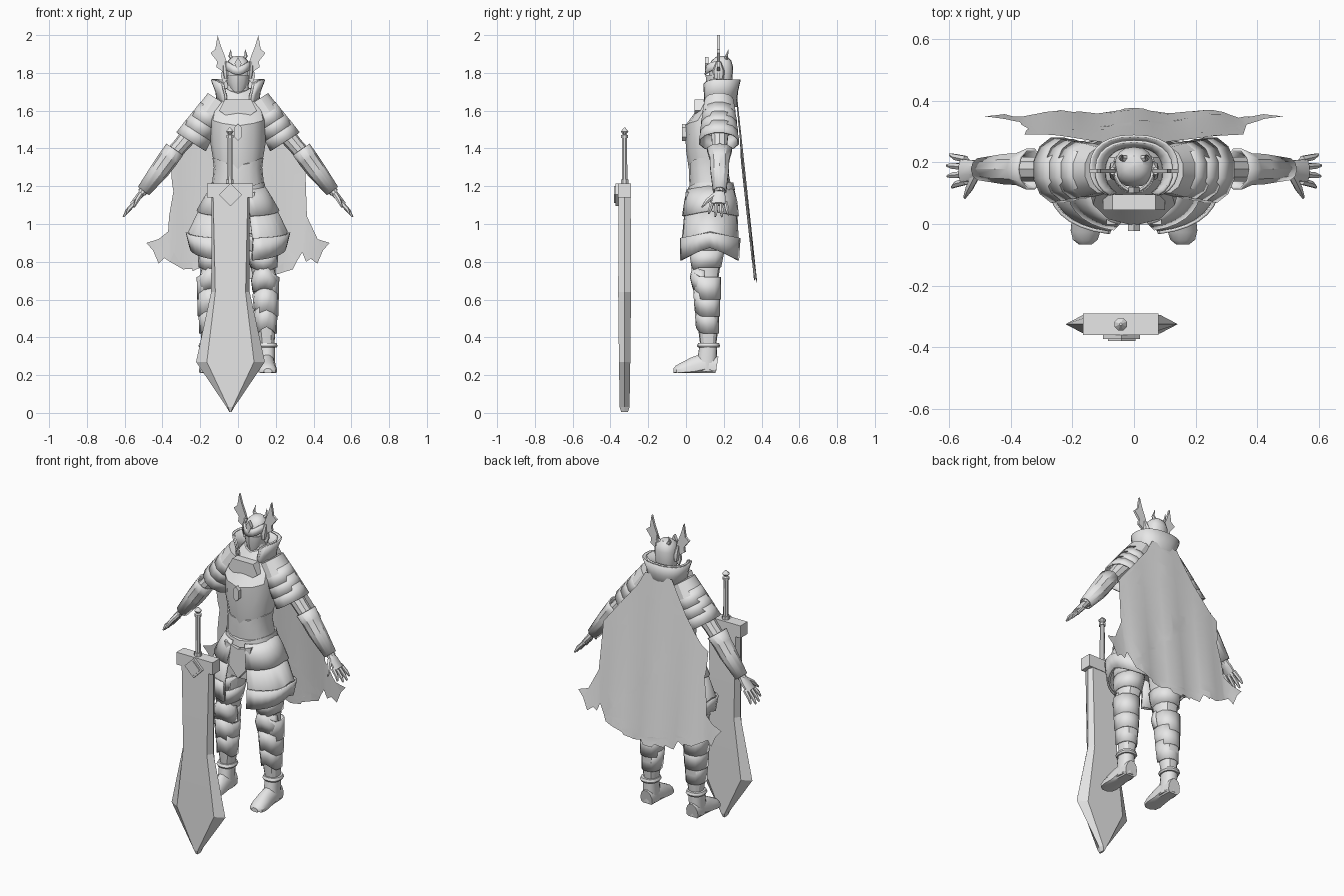
import bpy, bmesh, math
from mathutils import Vector

cube = bpy.data.objects.get("Cube")
if cube:
    bpy.data.objects.remove(cube)

steel = bpy.data.materials.new("plain grey")
steel.use_nodes = True
GREY = (0.8, 0.8, 0.8, 1)
steel.diffuse_color = GREY
steel.node_tree.nodes["Principled BSDF"].inputs["Base Color"].default_value = GREY


def finish(name, bm, mirror=False, thick=0, angle=32):
    bmesh.ops.remove_doubles(bm, verts=bm.verts, dist=0.0002)
    bmesh.ops.recalc_face_normals(bm, faces=bm.faces)
    mesh = bpy.data.meshes.new(name)
    bm.to_mesh(mesh)
    bm.free()
    mesh.materials.append(steel)
    mesh.shade_smooth()
    mesh.set_sharp_from_angle(angle=math.radians(angle))
    obj = bpy.data.objects.new(name, mesh)
    bpy.context.collection.objects.link(obj)
    if thick:
        solid = obj.modifiers.new("thickness", 'SOLIDIFY')
        solid.thickness = thick
        solid.offset = 0
    if mirror:
        obj.modifiers.new("mirror", 'MIRROR').use_clip = False
    return obj


def skin(name, rings, closed=True, caps=True, **options):
    """Join rings of points with faces."""
    bm = bmesh.new()
    rows = [[bm.verts.new(p) for p in ring] for ring in rings]
    count = len(rows[0])
    for low, high in zip(rows, rows[1:]):
        for i in range(count if closed else count - 1):
            j = (i + 1) % count
            bm.faces.new((low[i], low[j], high[j], high[i]))
    if closed and caps:
        bm.faces.new(rows[0])
        bm.faces.new(rows[-1])
    return finish(name, bm, **options)


def front_vee(a):
    return max(0, -math.sin(a)) ** 4


def corners(a):
    return abs(math.sin(a))


def ring(z, rx, front, back, cx=0, n=16, span=None, drop=0, rule=front_vee, keel=0):
    """Rounded horizontal section; an angle span leaves it open."""
    start, end = span or (-90, 270)
    points = []
    for i in range(n if not span else n + 1):
        a = math.radians(start + (end - start) * i / n)
        c, s = math.cos(a), math.sin(a)
        x = math.copysign(abs(c) ** 0.85, c) * rx
        y = (front + back) / 2 + math.copysign(abs(s) ** 0.85, s) * (back - front) / 2
        points.append(Vector((cx + x, y - keel * front_vee(a), z - drop * rule(a))))
    return points


def body(name, rows, extra=None, **options):
    return skin(name, [ring(*row, **(extra or {})) for row in rows], **options)


def tube(name, stations, n=10, across=(0, 1, 0), floor=None, **options):
    """Sweep an ellipse; stations are x, y, z, radius across, other radius."""
    u = Vector(across)
    spots = [Vector(s[:3]) for s in stations]
    rings = []
    for i, s in enumerate(stations):
        t = (spots[min(i + 1, len(spots) - 1)] - spots[max(i - 1, 0)]).normalized()
        v = t.cross(u).normalized()
        loop = []
        for k in range(n):
            a = math.tau * (k + 0.5) / n
            p = spots[i] + u * s[3] * math.cos(a) + v * s[-1] * math.sin(a)
            if floor is not None:
                p.z = max(p.z, floor)
            loop.append(p)
        rings.append(loop)
    return skin(name, rings, **options)


def plate(name, outline, y, depth, **options):
    """Flat outline in x and z with depth towards the back."""
    return skin(name, [[(x, y + d, z) for x, z in outline] for d in (0, depth)], **options)


# Torso, breastplate and waist
body("waist", [(1.16, .14, .02, .25), (1.26, .125, .03, .22), (1.36, .12, .03, .21)])
body("breastplate", [(1.32, .128, .03, .22), (1.42, .145, .015, .235), (1.55, .15, .01, .25),
                     (1.65, .13, .085, .255), (1.72, .07, .13, .24)],
     dict(n=12, drop=.03, keel=.015))
body("belly_plate", [(1.22, .137, .02, .235), (1.3, .128, .015, .22), (1.35, .135, .015, .225)],
     dict(drop=.04))
body("belt", [(1.18, .148, .005, .26), (1.22, .14, .01, .25)], dict(drop=.03))
plate("chest_panel", [(-.1, 1.6), (0, 1.53), (.1, 1.6), (.07, 1.66), (-.07, 1.66)], .045, .05)
plate("chest_gem", [(-.02, 1.46), (0, 1.44), (.02, 1.46), (.02, 1.51), (0, 1.53), (-.02, 1.51)],
      -.022, .03)

# Collar and neck
body("neck", [(1.62, .07, .12, .24), (1.78, .05, .14, .22)])
for tag, grow in (("inner", -.012), ("outer", 0.006)):
    body(tag + "_collar", [(1.62, .1 + grow, .09, .26 + grow), (1.7, .11 + grow, .085, .265 + grow),
                           (1.765, .135 + grow, .08, .28 + grow)],
         dict(span=(-55, 235), n=20, drop=.05), closed=False, thick=.008)

# Helmet
body("helmet", [(1.71, .05, .14, .235), (1.76, .062, .125, .245), (1.83, .063, .12, .25),
                (1.865, .052, .135, .24), (1.885, .03, .16, .22), (1.89, .004, .186, .194)])
body("face_guard", [(1.7, .035, .13, .2), (1.75, .056, .118, .22), (1.79, .06, .116, .22)],
     dict(n=12, keel=.012))
body("brow", [(1.815, .068, .112, .25), (1.86, .06, .118, .24)],
     dict(span=(-175, -5), n=10, drop=.025, keel=.01), closed=False, thick=.008)
plate("brow_crest", [(0, 1.81), (.018, 1.85), (0, 1.885), (-.018, 1.85)], .1, .02)
plate("helmet_wing", [(.055, 1.77), (.075, 1.74), (.09, 1.78), (.085, 1.81), (.115, 1.83),
                      (.11, 1.86), (.145, 1.905), (.12, 1.925), (.108, 2), (.09, 1.94),
                      (.07, 1.89), (.06, 1.86)], .165, .014, mirror=True)
body("wing_boss", [(1.77, .012, .145, .2, .062), (1.81, .02, .14, .205, .062),
                   (1.86, .008, .16, .185, .07)], dict(n=8), mirror=True)
tube("small_horn", [(.025, .21, 1.87, .013), (.042, .215, 1.89, .009), (.038, .225, 1.925, .001)],
     n=6, mirror=True)

# Arms
tube("arm", [(.13, .18, 1.62, .06), (.2, .18, 1.54, .053), (.3, .178, 1.42, .042),
             (.37, .178, 1.34, .042), (.44, .178, 1.25, .035), (.51, .178, 1.165, .024)],
     mirror=True)
tube("bracer", [(.335, .178, 1.395, .066, .05), (.37, .178, 1.345, .05), (.41, .178, 1.29, .048),
                (.5, .178, 1.175, .033)], caps=False, thick=.008, mirror=True)
for i in range(4):
    # overlapping shoulder bands
    x, z, r = .115 + .033 * i, 1.635 - .05 * i, .074 + .006 * i
    tube("shoulder_band", [(x - .01, .175, z + .02, r, r - .008), (x + .035, .175, z - .05, r + .014, r)],
         n=12, caps=i == 0, thick=.008, mirror=True)
tube("palm", [(.5, .178, 1.175, .024, .02), (.525, .175, 1.145, .036, .018),
              (.56, .172, 1.105, .04, .014)], n=8, mirror=True)
for i, reach in enumerate((.035, .05, .052, .042)):
    y, tip = .138 + .024 * i, .12 + .035 * i
    tube("finger", [(.545, y, 1.115, .012), (.56 + reach / 2, (y + tip) / 2, 1.105 - reach * .7, .011),
                    (.555 + reach, tip, 1.09 - reach, .005)], n=6, mirror=True)
tube("thumb", [(.515, .155, 1.155, .015), (.535, .115, 1.125, .013), (.55, .085, 1.09, .005)],
     n=6, across=(.7, 0, .7), mirror=True)

# Hips and skirt plates
body("hips", [(.95, .2, .03, .23), (1.05, .19, .02, .25), (1.2, .13, .02, .24)])
side = dict(span=(-76, 76), n=14, rule=corners)


def skirt(name, rows, drops):
    rings = [ring(*row, drop=d, **side) for row, d in zip(rows, drops)]
    skin(name, rings, closed=False, thick=.01, mirror=True)


skirt("upper_skirt", [(1.2, .138, .005, .255), (1.14, .175, -.008, .27), (1.07, .215, -.02, .28)],
      (.02, .02, .03))
skirt("lower_skirt", [(1.1, .19, -.005, .27), (.96, .258, -.022, .278), (.88, .24, -.022, .272)],
      (.02, .05, .07))
skirt("skirt_border", [(.955, .272, -.032, .288), (.875, .252, -.03, .28)], (.03, .07))
plate("groin_plate", [(-.09, 1.17), (0, 1.14), (.09, 1.17), (.06, 1.03), (0, .96), (-.06, 1.03)],
      -.002, .03)

# Legs
body("leg", [(.36, .04, .075, .16, .152), (.48, .055, .06, .175, .148), (.6, .06, .05, .178, .145),
             (.7, .055, .05, .17, .14), (.8, .07, .035, .185, .13), (1.0, .085, .03, .21, .115)],
     dict(n=12), mirror=True)
for z in (.77, .85):
    body("thigh_band", [(z, .068, .036, .182, .137), (z + .09, .08, .022, .2, .13)],
         dict(n=12, drop=.02), caps=False, thick=.008, mirror=True)
for z, r in ((.42, .052), (.51, .059), (.6, .062)):
    body("shin_band", [(z, r, .108 - r, .118 + r, .15), (z + .12, r + .007, .1 - r, .118 + r, .146)],
         dict(n=12, drop=-.035), caps=False, thick=.008, mirror=True)
body("knee_plate", [(.64, .058, .04, .17, .14), (.7, .066, .025, .17, .14), (.76, .05, .04, .16, .138)],
     dict(span=(-180, 0), n=10, drop=-.02), closed=False, thick=.01, mirror=True)

# Boots
body("ankle_ring", [(.345, .05, .065, .175, .155), (.355, .056, .058, .18, .155),
                    (.37, .05, .065, .175, .155)], dict(n=14), mirror=True)
body("boot_shaft", [(.22, .042, .05, .16, .155), (.35, .042, .07, .165, .155)], mirror=True)
tube("boot", [(.155, .162, .24, .04, .06), (.155, .1, .25, .043, .07), (.155, .04, .235, .046, .062),
              (.157, -.02, .225, .05, .042), (.158, -.05, .22, .042, .032), (.158, -.066, .22, .022, .016)],
     n=12, across=(1, 0, 0), floor=.212, mirror=True)

# Torn cape
half = [(.09, 1.69), (.14, 1.6), (.2, 1.5), (.26, 1.42), (.31, 1.36), (.355, 1.33), (.35, 1.22),
        (.325, 1.16), (.33, 1.1), (.365, 1.04), (.37, .96), (.42, .92), (.485, .9), (.45, .86),
        (.42, .79), (.39, .82), (.36, .8), (.34, .85), (.31, .8), (.29, .76), (.25, .8), (.24, .75),
        (.2, .77), (.17, .71), (.13, .75), (.1, .7), (.06, .73), (.03, .69)]
bm = bmesh.new()
outline = half + [(-x, z) for x, z in reversed(half)]
bm.faces.new([bm.verts.new((x, 0, z)) for x, z in outline])
bmesh.ops.triangulate(bm, faces=bm.faces)
cuts = [((0, 0, .75 + .1 * i), (0, 0, 1)) for i in range(10)]
cuts += [((.06 * i, 0, 0), (1, 0, 0)) for i in range(-7, 8)]
for spot, normal in cuts:
    bmesh.ops.bisect_plane(bm, geom=bm.verts[:] + bm.edges[:] + bm.faces[:],
                           plane_co=spot, plane_no=normal)
for v in bm.verts:
    fall = 1.7 - v.co.z
    v.co.y = .268 + .1 * fall + .008 * fall * math.cos(v.co.x * 26) - .05 * abs(v.co.x) * (1 - fall)
finish("cape", bm, angle=60)

# Great sword
MID, DEPTH = -.04, -.325


def blade_section(z, edge, face, t):
    loop = [(-edge, 0), (-face, -t), (face, -t), (edge, 0), (face, t), (-face, t)]
    return [(MID + x, DEPTH + y, z) for x, y in loop]


skin("sword_blade", [blade_section(*row) for row in (
    (1.16, .1, .092, .032), (.64, .102, .08, .034), (.27, .182, .125, .03),
    (.03, .02, .012, .026), (.005, .006, .004, .018))], angle=15)
plate("sword_guard", [(-.165, 1.14), (-.165, 1.215), (.08, 1.215), (.08, 1.14)], -.36, .07)
for size, front in ((.06, -.374), (.045, -.38)):
    plate("guard_diamond", [(MID - size, 1.155), (MID, 1.155 - size), (MID + size, 1.155),
                            (MID, 1.155 + size)], front, .03)
for name, rows in (
        ("sword_grip", ((1.2, .016), (1.46, .014))),
        ("grip_collar", ((1.21, .022), (1.235, .022))),
        ("pommel", ((1.455, .02), (1.47, .02), (1.475, .01), (1.49, .022), (1.51, .004)))):
    tube(name, [(MID - .003, DEPTH, z, r) for z, r in rows], n=8)
